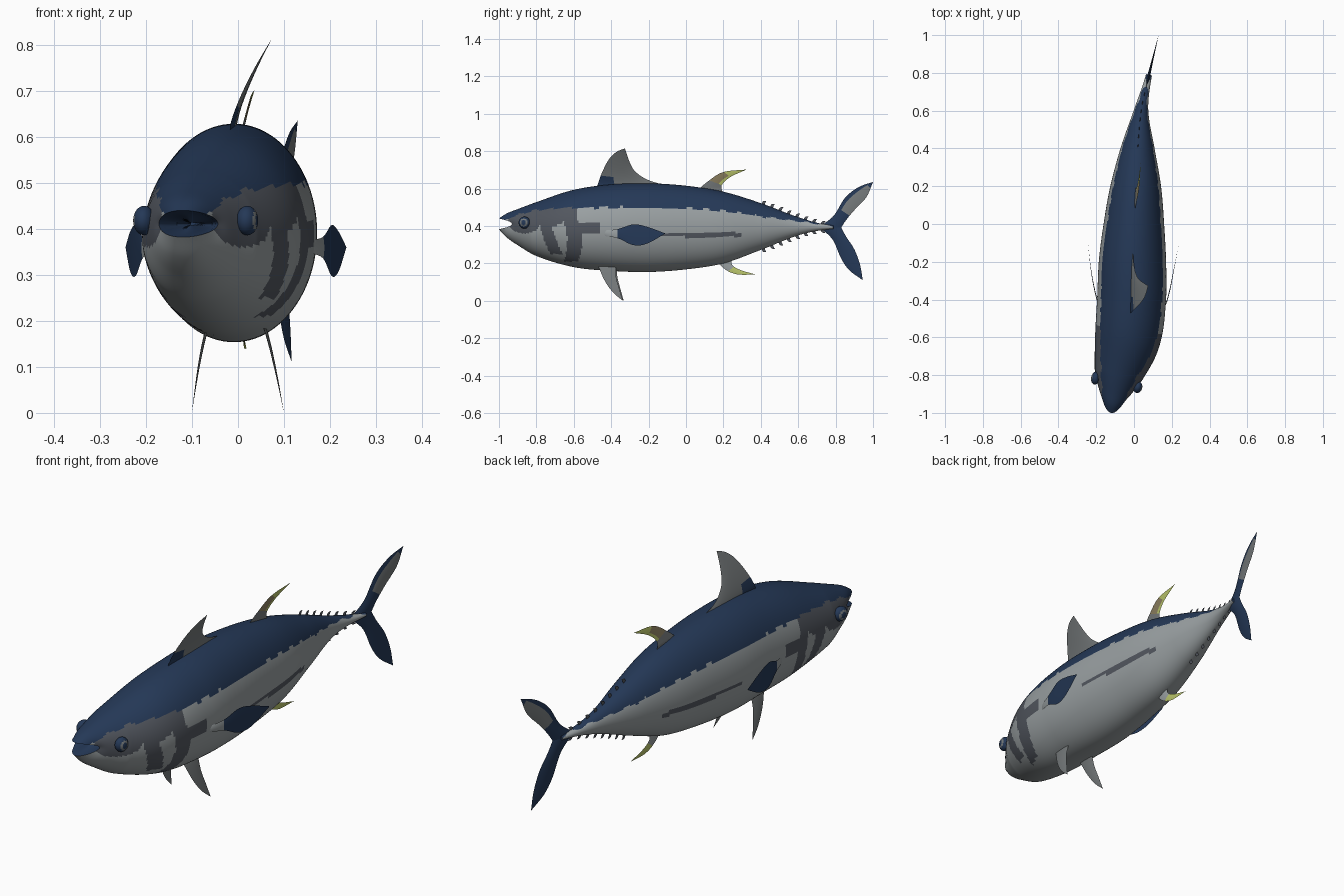
import bpy
import bmesh
from math import sin, cos, pi
from mathutils import Vector

cube = bpy.data.objects.get("Cube")
if cube:
    bpy.data.objects.remove(cube, do_unlink=True)

# Colours
NAVY, DARK, GREY, SILVER, YELLOW, TAN = range(6)
palette = {
    "navy back": (.018, .04, .095),
    "dark grey marking": (.085, .095, .115),
    "fin grey": (.18, .195, .2),
    "silver flank": (.32, .35, .36),
    "yellow fin": (.5, .57, .15),
    "tan fin": (.27, .22, .12),
}
materials = []
for label, rgb in palette.items():
    mat = bpy.data.materials.new(label)
    mat.use_nodes = True
    mat.diffuse_color = (*rgb, 1)
    shader = mat.node_tree.nodes["Principled BSDF"]
    shader.inputs["Base Color"].default_value = (*rgb, 1)
    shader.inputs["Roughness"].default_value = .6
    materials.append(mat)

# Body stations: y, spine x, half width, top z, bottom z
stations = [
    (-1, -.12, .064, .44, .382), (-.96, -.114, .08, .466, .34),
    (-.9, -.104, .098, .49, .298), (-.8, -.083, .125, .527, .24),
    (-.6, -.033, .172, .593, .18), (-.4, -.013, .182, .622, .16),
    (-.2, -.008, .178, .628, .154), (0, 0, .16, .615, .168),
    (.2, .01, .134, .583, .2), (.4, .02, .09, .522, .272),
    (.6, .038, .038, .447, .35), (.75, .07, .018, .408, .38),
    (1, .13, .01, .4, .39),
]


def along(table, y):
    """Smoothly interpolate the rows of a table at y."""
    y = min(max(y, table[0][0]), table[-1][0])
    i = next(k for k in range(len(table) - 1) if y <= table[k + 1][0])
    a, b = table[i], table[i + 1]
    before, after = table[max(i - 1, 0)], table[min(i + 2, len(table) - 1)]
    h = b[0] - a[0]
    t = (y - a[0]) / h
    ease = t * t * (3 - 2 * t)
    out = []
    for k in range(1, len(a)):
        slope_a = (b[k] - before[k]) / (b[0] - before[0]) * h
        slope_b = (after[k] - a[k]) / (after[0] - a[0]) * h
        out.append(a[k] + (b[k] - a[k]) * ease + slope_a * t * (1 - t) ** 2
                   - slope_b * t * t * (1 - t))
    return out


def bend(x, y, z):
    """Carry a point of the straight fish onto its curved spine."""
    step = .02
    low, high = max(y - step, -1), min(y + step, 1)
    slope = (along(stations, high)[0] - along(stations, low)[0]) / (high - low)
    return Vector((along(stations, y)[0] + x, y - slope * x, z))


def finish(name, bm):
    bmesh.ops.remove_doubles(bm, verts=bm.verts, dist=.00005)
    bmesh.ops.recalc_face_normals(bm, faces=bm.faces)
    mesh = bpy.data.meshes.new(name)
    bm.to_mesh(mesh)
    bm.free()
    for mat in materials:
        mesh.materials.append(mat)
    obj = bpy.data.objects.new(name, mesh)
    bpy.context.collection.objects.link(obj)
    bpy.ops.object.select_all(action='DESELECT')
    obj.select_set(True)
    bpy.context.view_layer.objects.active = obj
    bpy.ops.object.shade_smooth_by_angle()
    return obj


# Body markings
navy_edge = [(-1, .41), (-.9, .455), (-.75, .488), (-.55, .498), (0, .494),
             (.2, .48), (.45, .445), (.8, .4)]


def body_colour(y, z):
    if z > along(navy_edge, y)[0] + .004 * sin(70 * y):
        return NAVY
    cheek = ((y + .84) / .1) ** 2 + ((z - .415) / .055) ** 2 < 1
    brow = -.94 < y < -.56 and z > .415 + .015 * sin(40 * y)
    gill_front = abs(y + .69 + .3 * (z - .33)) < .032 and .25 < z < .43
    gill_rear = abs(y + .57 + 2 * (z - .33) ** 2) < .035 and .21 < z < .43
    shoulder = -.6 < y < -.45 and .365 < z < .42
    streak = -.15 < y < .3 and abs(z - .354) < .015 - .02 * abs(y - .1)
    if cheek or brow or gill_front or gill_rear or shoulder or streak:
        return DARK
    return SILVER


# Body, with the snout folded inwards to form an open mouth
SIDES, RINGS = 96, 220
bm = bmesh.new()
rings = []
sections = [(-.9, .1), (-.93, .6), (-.985, .88)]
sections += [(-1 + 1.79 * i / RINGS, 1) for i in range(RINGS + 1)]
for y, scale in sections:
    source = y if scale == 1 else -1
    _, width, top, bottom = along(stations, source)
    pull = .08 * min(max((-.8 - source) / .2, 0), 1)
    ring = []
    for k in range(SIDES):
        a = 2 * pi * k / SIDES
        z = (top + bottom) / 2 + (top - bottom) / 2 * scale * sin(a)
        ring.append(bm.verts.new(
            (width * scale * cos(a), y + pull * cos(a) ** 2, z)))
    rings.append(ring)
for j in range(len(rings) - 1):
    for k in range(SIDES):
        n = (k + 1) % SIDES
        face = bm.faces.new((rings[j][k], rings[j][n],
                             rings[j + 1][n], rings[j + 1][k]))
        c = face.calc_center_median()
        face.material_index = NAVY if j < 3 else body_colour(c.y, c.z)
for end in (rings[0], rings[-1]):
    bm.faces.new(end).material_index = NAVY
for v in bm.verts:
    v.co = bend(*v.co)
finish("body", bm)


def sample(points, u):
    """Point at fraction u of a smooth path through the given points."""
    last = len(points) - 1
    return along([(i / last, *p) for i, p in enumerate(points)], u)


def fin(name, lead, trail, side_x, colour, thick=.006, n=28, m=8):
    """Lens-shaped fin between a leading and a trailing edge, base to tip."""
    bm = bmesh.new()
    for face_side in (-1, 1):
        grid = []
        for i in range(n + 1):
            u = i / n
            a, b = sample(lead, u), sample(trail, u)
            row = []
            for j in range(m + 1):
                t = j / m
                y, z = (a[k] + (b[k] - a[k]) * t for k in (0, 1))
                bulge = face_side * thick * 2 * t * (1 - t) * (1 - u)
                row.append(bm.verts.new(bend(side_x(y, z) + bulge, y, z)))
            grid.append(row)
        for i in range(n):
            for j in range(m):
                face = bm.faces.new((grid[i][j], grid[i + 1][j],
                                     grid[i + 1][j + 1], grid[i][j + 1]))
                face.material_index = colour((i + .5) / n, (j + .5) / m)
    bmesh.ops.dissolve_degenerate(bm, edges=bm.edges, dist=.00001)
    return finish(name, bm)


# Fins on the centre line
fin("first_dorsal_fin",
    [(-.48, .6), (-.45, .68), (-.41, .755), (-.37, .795), (-.325, .815)],
    [(-.08, .61), (-.2, .645), (-.27, .69), (-.3, .74), (-.325, .815)],
    lambda y, z: .085 * (max(z - .62, 0) / .195) ** 1.3,
    lambda u, t: NAVY if u < .22 and t < .3 else GREY, .014)
fin("second_dorsal_fin",
    [(.06, .59), (.12, .64), (.2, .688), (.325, .702)],
    [(.2, .57), (.19, .615), (.235, .66), (.325, .702)],
    lambda y, z: .02 * max(z - .6, 0) / .1,
    lambda u, t: GREY if u < .35 else TAN if u < .68 and t < .7 else YELLOW)
fin("anal_fin",
    [(.15, .24), (.2, .175), (.27, .142), (.375, .14)],
    [(.25, .24), (.245, .195), (.29, .165), (.375, .14)],
    lambda y, z: 0,
    lambda u, t: SILVER if u < .45 else YELLOW)

# Tail fin lobes
fin("tail_upper_lobe",
    [(.72, .4), (.79, .455), (.85, .55), (.92, .606), (1, .636)],
    [(.82, .375), (.855, .43), (.905, .49), (.965, .555), (1, .636)],
    lambda y, z: 0,
    lambda u, t: GREY if .35 < u < .9 and t > .25 else NAVY, .016)
fin("tail_lower_lobe",
    [(.72, .39), (.785, .325), (.83, .225), (.875, .162), (.945, .11)],
    [(.82, .41), (.855, .345), (.9, .275), (.93, .195), (.945, .11)],
    lambda y, z: 0,
    lambda u, t: NAVY, .016)

# Finlets above and below the tail stem
for i in range(8):
    y = .4 + .045 * i
    _, _, top, bottom = along(stations, y)
    for label, z, up in (("upper", top, 1), ("lower", bottom, -1)):
        tip = (y + .03, z + up * .012)
        fin(f"{label}_finlet_{i + 1}",
            [(y, z - up * .012), (y + .012, z + up * .01), tip],
            [(y + .022, z - up * .014), (y + .022, z - up * .002), tip],
            lambda y, z: 0, lambda u, t: DARK, .006, 6, 2)

# Paired fins and eyes
for label, s in (("left", 1), ("right", -1)):
    fin(label + "_pectoral_fin",
        [(-.44, .375), (-.36, .383), (-.28, .408), (-.2, .395), (-.1, .36)],
        [(-.44, .348), (-.36, .335), (-.28, .298), (-.2, .306), (-.1, .36)],
        lambda y, z: s * (.165 + .075 * (max(y + .44, 0) / .34) ** .6),
        lambda u, t: SILVER if u < .24 else NAVY)
    fin(label + "_pelvic_fin",
        [(-.47, .2), (-.43, .11), (-.385, .045), (-.335, 0)],
        [(-.37, .2), (-.37, .13), (-.355, .07), (-.335, 0)],
        lambda y, z: .01 + s * (.055 + .045 * ((.2 - z) / .2) ** .7),
        lambda u, t: GREY)

    bm = bmesh.new()
    bmesh.ops.create_uvsphere(bm, u_segments=32, v_segments=20, radius=1)
    for f in bm.faces:
        out = f.calc_center_median().x * s
        f.material_index = GREY if .74 < out < .9 else NAVY
    for v in bm.verts:
        x, y, z = v.co
        v.co = bend(s * .112 + x * .023, -.84 + y * .032, .418 + z * .032)
    finish(label + "_eye", bm)
